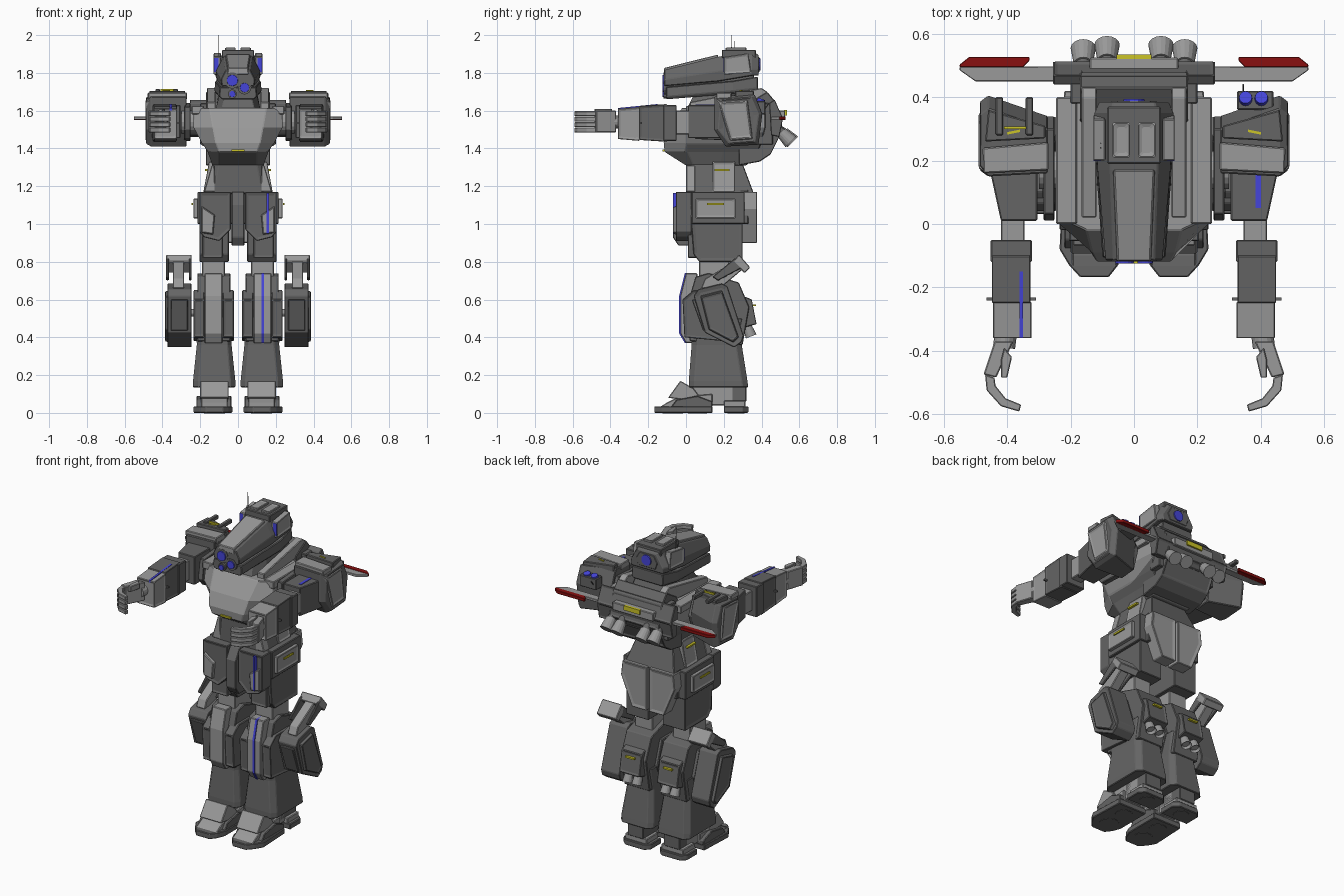
import bpy, bmesh
from mathutils import Vector

COL = {'dark': (.13, .13, .13, 1), 'light': (.32, .32, .32, 1), 'blue': (.06, .06, .7, 1),
       'red': (.25, .005, .005, 1), 'yellow': (.6, .55, .02, 1)}
MATS = {}
for k, c in COL.items():
    MATS[k] = bpy.data.materials.new(k + '_paint')
    MATS[k].diffuse_color = c
DIRS = {'x': (1, 0, 0), 'X': (-1, 0, 0), 'y': (0, 1, 0), 'Y': (0, -1, 0), 'z': (0, 0, 1), 'Z': (0, 0, -1)}

def loft(name, rings, mat='dark', mirror=None, bevel=.004, inset='', t=.014, d=.006):
    """Skin equal-length rings; inset = face directions that get a recessed panel."""
    bm = bmesh.new()
    vs = [[bm.verts.new(p) for p in r] for r in rings]
    n = len(rings[0])
    for a, b in zip(vs, vs[1:]):
        for i in range(n):
            bm.faces.new((a[i], a[(i + 1) % n], b[(i + 1) % n], b[i]))
    bm.faces.new(vs[0])
    bm.faces.new(vs[-1])
    bmesh.ops.recalc_face_normals(bm, faces=bm.faces)
    bm.normal_update()
    for c in inset:
        fs = [f for f in bm.faces if f.normal.dot(Vector(DIRS[c])) > .8 and f.calc_area() > .002]
        if fs:
            bmesh.ops.inset_individual(bm, faces=fs, thickness=t, depth=-d, use_even_offset=True)
    me = bpy.data.meshes.new(name)
    bm.to_mesh(me)
    bm.free()
    me.materials.append(MATS[mat])
    ob = bpy.data.objects.new(name, me)
    bpy.context.collection.objects.link(ob)
    if bevel:
        m = ob.modifiers.new('bevel', 'BEVEL')
        m.width, m.segments, m.limit_method = bevel, 1, 'ANGLE'
    if mirror is None:  # parts lying wholly on +x are mirrored
        mirror = min(p[0] for r in rings for p in r) > .005
    if mirror:
        ob.modifiers.new('mirror', 'MIRROR')
    return ob

def prism(name, axis, prof, a, b, mat='dark', taper=1, **k):
    """Extrude a 2D profile along an axis, scaling the far end by taper."""
    cx = sum(p[0] for p in prof) / len(prof)
    cy = sum(p[1] for p in prof) / len(prof)
    far = [(cx + (p[0] - cx) * taper, cy + (p[1] - cy) * taper) for p in prof]
    put = {'x': lambda p, h: (h, *p), 'y': lambda p, h: (p[0], h, p[1]), 'z': lambda p, h: (*p, h)}[axis]
    return loft(name, [[put(p, a) for p in prof], [put(p, b) for p in far]], mat, **k)

def box(name, x0, x1, y0, y1, z0, z1, mat='dark', **k):
    return prism(name, 'z', [(x0, y0), (x1, y0), (x1, y1), (x0, y1)], z0, z1, mat, **k)

def cyl(name, p0, p1, r0, r1, mat='light', seg=16, **k):
    p0, p1 = Vector(p0), Vector(p1)
    q = (p1 - p0).to_track_quat('Z', 'Y')
    circ = bmesh.new()
    bmesh.ops.create_circle(circ, segments=seg, radius=1)
    c = [v.co.copy() for v in circ.verts]
    circ.free()
    return loft(name, [[p + q @ (v * r) for v in c] for p, r in ((p0, r0), (p1, r1))], mat, bevel=0, **k)

def sym(pts):
    """Complete a right half outline (front to back) into a symmetric one."""
    return pts + [(-p[0], *p[1:]) for p in reversed(pts)]

# ---- head
def hring(y, xb, xm, xt, z0, zm, z1):
    return sym([(xb, y, z0), (xm, y, zm), (xt, y, z1)])
loft('head_upper', [hring(-.115, .085, .09, .065, 1.73, 1.765, 1.815), hring(.17, .11, .115, .075, 1.755, 1.81, 1.885),
                    hring(.35, .12, .125, .075, 1.785, 1.82, 1.915), hring(.385, .105, .11, .065, 1.785, 1.82, 1.895)])
loft('head_jaw', [hring(-.105, .085, .1, .095, 1.66, 1.675, 1.725), hring(.25, .115, .125, .12, 1.69, 1.705, 1.757),
                  hring(.38, .1, .11, .105, 1.705, 1.72, 1.78)])
loft('head_core', [hring(-.09, .08, .08, .08, 1.69, 1.73, 1.76), hring(.36, .095, .1, .095, 1.74, 1.77, 1.8)])
loft('visor_plate', [sym([(.058, -.117, 1.79), (.052, -.117, 1.826)]), sym([(.072, .17, 1.85), (.064, .17, 1.897)])], 'light')
box('head_hatch', .012, .068, .21, .32, 1.89, 1.935, 'light', inset='z')
box('head_top_deck', -.085, .085, .19, .37, 1.88, 1.922)
prism('head_side_box', 'x', [(.2, 1.79), (.2, 1.885), (.33, 1.905), (.345, 1.8)], .09, .13, 'light', inset='x')
box('head_side_lamp', .104, .128, .198, .202, 1.805, 1.88, 'blue', bevel=0)
for i, (x, z, r) in enumerate([(-.03, 1.76, .036), (.035, 1.722, .03), (-.03, 1.688, .02)]):
    cyl(f'eye_{i}', (x, -.07, z), (x, -.125, z), r, r * .8, 'blue', mirror=False)
    cyl(f'eye_ring_{i}', (x, -.07, z), (x, -.118, z), r * 1.2, r * 1.2, 'dark', mirror=False)
prism('rear_eye_frame', 'y', sym([(.06, 1.8), (.075, 1.84), (.05, 1.885)]), .37, .388)
cyl('rear_eye', (0, .37, 1.845), (0, .394, 1.845), .037, .032, 'blue', mirror=False)
cyl('antenna', (-.105, .24, 1.85), (-.105, .24, 2), .0025, .002, 'dark', 6)
cyl('antenna_short', (-.105, .255, 1.85), (-.105, .255, 1.97), .002, .002, 'dark', 6)
loft('neck', [sym([(.09, 0, 1.6), (.12, .12, 1.6), (.12, .4, 1.6)]), sym([(.06, .06, 1.72), (.09, .14, 1.72), (.09, .34, 1.75)])])

# ---- torso
def tring(z, xf, yf, xm, ym, xb, yb):
    return sym([(xf, yf, z), (xm, ym, z), (xm, (ym + yb) / 2, z), (xb, yb, z)])
loft('chest_lower', [tring(1.31, .1, 0, .135, .04, .13, .32), tring(1.38, .1, -.11, .16, .01, .16, .38),
                     tring(1.43, .115, -.115, .19, .005, .19, .4), tring(1.52, .13, -.08, .232, 0, .22, .42)])
loft('chest_upper', [tring(1.38, .1, -.113, .15, -.01, .15, .3), tring(1.43, .118, -.118, .192, 0, .18, .4),
                     tring(1.51, .132, -.09, .235, 0, .22, .42), tring(1.615, .15, -.02, .235, .02, .22, .42)], 'light')
box('chest_handle', -.035, .035, -.125, -.115, 1.385, 1.395, 'yellow', bevel=0)
box('chest_side_strip', .18, .246, 0, .4, 1.58, 1.625, 'light')
prism('collar_rail', 'x', [(.02, 1.6), (.02, 1.645), (.4, 1.72), (.43, 1.7), (.43, 1.63)], .118, .165, 'light')
loft('waist', [tring(1.16, .13, .0, .18, .03, .17, .36), tring(1.32, .1, 0, .135, .04, .12, .3)])
prism('waist_front_strip', 'y', [(.12, 1.17), (.18, 1.17), (.14, 1.31), (.125, 1.31)], .0, .05, 'light')
prism('waist_side_panel', 'y', [(.12, 1.17), (.185, 1.17), (.155, 1.33), (.12, 1.33)], .14, .26, 'light', inset='x')
box('waist_bar', .16, .175, .15, .23, 1.28, 1.29, 'yellow', bevel=0)

# ---- backpack, wings, thrusters
prism('backpack', 'x', [(.33, 1.64), (.43, 1.7), (.48, 1.64), (.515, 1.5), (.45, 1.37), (.39, 1.33), (.28, 1.31), (.28, 1.5)],
      -.17, .17, inset='y')
box('backpack_mount', .1, .2, .38, .46, 1.42, 1.64)
loft('backpack_slab', [[(x, .45, 1.47), (x, .495, 1.46), (x, .515, 1.56), (x, .47, 1.66), (x, .44, 1.64)] for x in (-.255, .255)],
     inset='y')
box('backpack_cap', -.14, .14, .44, .525, 1.55, 1.6, 'light')
box('backpack_handle', -.055, .055, .52, .535, 1.575, 1.603, 'yellow', bevel=0)
prism('wing', 'z', [(.24, .45), (.5, .45), (.55, .485), (.55, .495), (.24, .497)], 1.552, 1.568, 'light', bevel=.002)
prism('wing_tip', 'z', [(.35, .495), (.55, .495), (.55, .503), (.52, .527), (.33, .527), (.33, .515)], 1.55, 1.57, 'red', bevel=.002)
for i, (x, y) in enumerate([(.085, .535), (.16, .525)]):
    cyl(f'thruster_neck_{i}', (x, y - .07, 1.52), (x, y, 1.47), .022, .026, 'dark')
    cyl(f'thruster_bell_{i}', (x, y - .02, 1.485), (x, y + .03, 1.435), .03, .04, inset='yZ', t=.008, d=.02)

# ---- shoulders
cyl('shoulder_axle', (.2, .17, 1.54), (.3, .17, 1.54), .06, .06)
def pad(x, f, b, s=0):
    return [(x, f + s, 1.675 - s), (x, b - .04, 1.685 - s), (x, b, 1.58), (x, b - .02, 1.42 + s), (x, f + .06, 1.41 + s), (x, f, 1.5)]
loft('shoulder_pad', [pad(.272, .16, .34), pad(.46, .15, .405), pad(.487, .17, .385, .015)], inset='x', t=.025)
prism('shoulder_pad_plate', 'x', [(.16, 1.66), (.33, 1.67), (.36, 1.44), (.23, 1.43)], .47, .492, 'light', taper=.85, inset='x')
prism('shoulder_top_plate', 'z', [(.27, .17), (.475, .16), (.478, .24), (.27, .258)], 1.66, 1.695, 'light')
prism('shoulder_top_block', 'z', [(.28, .27), (.47, .26), (.46, .36), (.28, .31)], 1.66, 1.705)
prism('shoulder_inner_plate', 'x', [(.01, 1.5), (.03, 1.62), (.3, 1.64), (.34, 1.55), (.3, 1.44), (.05, 1.45)], .25, .285, inset='X')
prism('upper_arm', 'z', [(.305, .2), (.305, .01), (.42, .01), (.455, .17), (.455, .2)], 1.455, 1.63)
box('shoulder_stripe', .383, .4, .05, .17, 1.625, 1.633, 'blue', mirror=False, bevel=0)
prism('shoulder_bar', 'z', [(.36, .29), (.4, .282), (.4, .29), (.36, .298)], 1.7, 1.709, 'yellow', bevel=0)
# grab rail on the right pad, twin lamp on the left pad
for x in (-.425, -.33):
    box('rail_bracket', x - .012, x + .012, .28, .4, 1.69, 1.715, mirror=False)
box('rail_bar', -.41, -.34, .3, .308, 1.705, 1.715, 'yellow', bevel=0)
box('lamp_box', .325, .44, .36, .42, 1.58, 1.65, mirror=False)
for x in (.352, .402):
    cyl('lamp_lens', (x, .39, 1.63), (x, .4, 1.662), .024, .02, 'blue', mirror=False)
cyl('lamp_rod', (.345, .41, 1.6), (.345, .44, 1.64), .003, .003, 'dark', 6, mirror=False)

# ---- arms and hands
box('elbow_link', .345, .42, -.12, .03, 1.475, 1.6, 'light')
box('elbow_block', .322, .452, -.12, -.05, 1.44, 1.63)
prism('forearm', 'x', [(-.1, 1.435), (-.1, 1.635), (-.25, 1.625), (-.25, 1.445)], .325, .45, inset='xX')
prism('forearm_cuff', 'x', [(-.245, 1.44), (-.245, 1.62), (-.362, 1.61), (-.362, 1.45)], .322, .446, 'light', inset='xXY')
box('forearm_stud', .31, .465, -.242, -.232, 1.53, 1.54, bevel=0)
prism('forearm_stripe', 'x', [(-.15, 1.6), (-.15, 1.635), (-.36, 1.614), (-.36, 1.6)], -.362, -.35, 'blue', bevel=0)
cyl('wrist', (.405, -.35, 1.54), (.41, -.39, 1.54), .035, .035)
prism('palm', 'z', [(.38, -.37), (.44, -.37), (.475, -.475), (.435, -.485)], 1.485, 1.6, 'light')
finger = [(.47, -.475), (.465, -.525), (.42, -.575), (.362, -.592), (.356, -.57), (.405, -.55), (.437, -.51), (.44, -.485)]
for i in range(4):
    prism(f'finger_{i}', 'z', finger, 1.485 + i * .029, 1.51 + i * .029, 'light', bevel=.003)
prism('thumb', 'z', [(.41, -.39), (.385, -.42), (.4, -.485), (.42, -.485), (.42, -.43)], 1.575, 1.61, 'light', bevel=.003)

# ---- hips and skirts
box('pelvis', -.17, .17, .02, .33, 1.0, 1.18)
prism('crotch_guard', 'x', [(-.03, 1.17), (-.07, 1.1), (-.07, .93), (-.04, .885), (.1, .885), (.1, 1.17)], -.034, .034)
prism('front_skirt', 'y', [(.038, 1.17), (.205, 1.17), (.205, .96), (.18, .93), (.1, .91), (.038, .97)], .03, -.055, inset='Y', t=.018)
prism('front_skirt_plate', 'y', [(.12, 1.05), (.195, 1.1), (.195, .95), (.13, .94)], -.03, -.068, 'light', taper=.9)
box('skirt_stripe', .152, .164, -.07, -.04, .95, 1.165, 'blue', mirror=False, bevel=0)
box('hip_side', .16, .215, .03, .31, 1.0, 1.17)
box('hip_side_box', .2, .237, .05, .262, 1.03, 1.135, 'light', inset='x')
box('hip_side_bar', .237, .245, .11, .2, 1.1, 1.11, 'yellow', bevel=0)
prism('rear_skirt', 'y', [(.008, 1.17), (.175, 1.17), (.185, 1.08), (.11, .9), (.008, .9)], .29, .378, 'light', inset='y', t=.02)

# ---- legs
prism('thigh', 'x', [(.04, .84), (.02, 1.1), (.3, 1.15), (.3, .8), (.07, .8)], .048, .205, inset='x', t=.02)
box('thigh_front', .08, .19, .01, .1, .82, .98, inset='Y')
box('knee_joint', .07, .19, .07, .23, .68, .83, 'light')
prism('shin_core', 'x', [(.02, .38), (0, .55), (.05, .72), (.12, .74), (.28, .69), (.335, .56), (.3, .36)], .04, .215)
knee = [(0, .37), (-.03, .42), (-.03, .62), (0, .74), (.06, .74), (.06, .37)]
prism('knee_plate', 'x', knee, .083, .177, 'light')
guard = [(-.01, .4), (-.02, .6), (.04, .65), (.2, .65), (.25, .5), (.2, .38)]
prism('shin_side_guard', 'x', guard, .178, .236, inset='xY')
prism('shin_inner_guard', 'x', guard, .022, .08, inset='Y')
prism('shin_stripe', 'x', [(y - .006, z) for y, z in knee], .124, .138, 'blue', mirror=False, bevel=0)
loft('calf', [[(a, f, z), (c, f, z), (e, f + .03, z), (e, b - .03, z), (c, b, z), (a, b, z), (s, b - .03, z), (s, f + .03, z)]
              for z, s, a, c, e, f, b in ((.135, .014, .04, .21, .238, .015, .33), (.17, .014, .04, .21, .238, .015, .325),
                                          (.36, .034, .055, .19, .218, .03, .295), (.5, .03, .05, .19, .222, .03, .32))])
prism('calf_pack', 'x', [(.3, .62), (.35, .6), (.375, .47), (.3, .45)], .06, .2, inset='y')
box('calf_pack_bar', .1, .16, .355, .37, .565, .575, 'yellow', bevel=0)
for i, x in enumerate((.098, .162)):
    cyl(f'calf_thruster_{i}', (x, .32, .47), (x, .345, .405), .022, .03, inset='Z', t=.008, d=.015)

# ---- feet
box('ankle', .07, .18, .03, .25, .04, .18, 'light')
sole = [(.03, .14), (.03, -.08), (.05, -.13), (.08, -.168), (.17, -.168), (.205, -.13), (.235, -.08), (.225, .14)]
prism('toe_sole', 'z', sole, .0, .035)
prism('toe_top', 'x', [(-.14, .03), (-.1, .055), (-.04, .085), (.14, .1), (.14, .03)], .055, .195, 'light')
prism('toe_flap', 'x', [(-.095, .08), (-.03, .17), (.04, .13), (.07, .09), (-.02, .07)], .05, .2, 'light')
prism('toe_side', 'x', [(-.08, .03), (-.05, .07), (.06, .09), (.14, .06), (.14, .03)], .035, .22)
prism('heel_sole', 'z', [(.03, .2), (.22, .2), (.22, .3), (.19, .33), (.06, .33), (.03, .3)], 0, .035)
box('heel_top', .05, .2, .2, .315, .03, .065, 'light')
box('heel_link', .07, .18, .14, .32, .06, .145)
for i, (y, r) in enumerate(((-.07, .055), (.06, .05), (.265, .045))):
    cyl(f'sole_disc_{i}', (.125, y, .01), (.125, y, -.002), r, r, 'dark')

# ---- leg pods with handle arms
cyl('pod_axle', (.2, .14, .53), (.27, .14, .53), .02, .02)
pod = [(.04, .62), (.065, .655), (.19, .685), (.22, .67), (.305, .41), (.295, .375), (.255, .346), (.1, .425)]
prism('leg_pod', 'x', pod, .245, .375, inset='xX', t=.022)
prism('pod_outer_plate', 'x', [(.075, .62), (.19, .65), (.28, .4), (.25, .372), (.12, .44)], .365, .388, taper=.95, inset='x', t=.01)
loft('pod_front_panel', [[(x, .03, .6), (x, .09, .435), (x, .12, .435), (x, .06, .6)] for x in (.265, .355)])
prism('pod_arm', 'x', [(.08, .66), (.1, .71), (.27, .81), (.3, .76), (.17, .65)], .285, .345, 'light')
prism('pod_arm_head', 'x', [(.25, .8), (.28, .84), (.34, .77), (.31, .74)], .245, .38, 'light')
for x in (.245, .366):
    prism('pod_prong', 'x', [(.14, .72), (.26, .82), (.3, .77), (.17, .7)], x, x + .014)
